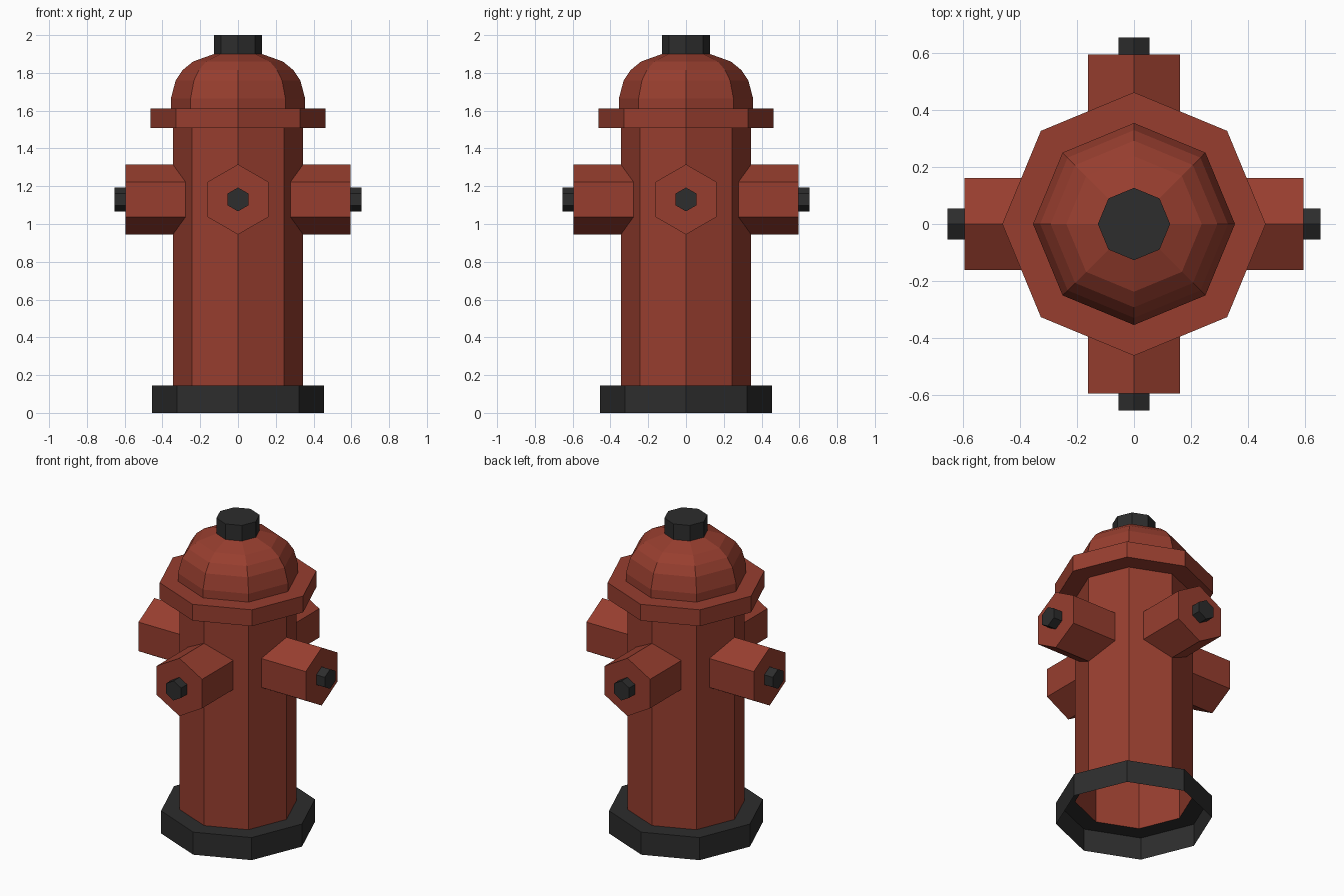
import bpy
from math import sin, cos, pi, tan

if "Cube" in bpy.data.objects:
    bpy.data.objects.remove(bpy.data.objects["Cube"])


def material(name, rgb):
    m = bpy.data.materials.new(name)
    m.diffuse_color = (*rgb, 1)
    m.use_nodes = True
    m.node_tree.nodes["Principled BSDF"].inputs["Base Color"].default_value = m.diffuse_color
    return m


RED = material("hydrant red", (0.31, 0.048, 0.028))
DARK = material("dark iron", (0.026, 0.026, 0.026))


def make(name, verts, faces, mat):
    me = bpy.data.meshes.new(name)
    me.from_pydata(verts, [], faces)
    me.materials.append(mat)
    ob = bpy.data.objects.new(name, me)
    bpy.context.collection.objects.link(ob)
    return ob


def lathe(name, profile, mat, cap=False, n=8):
    """Spin (radius, z) points listed bottom to top; optional top cap."""
    verts = [(r * cos(2 * pi * i / n), r * sin(2 * pi * i / n), z)
             for r, z in profile for i in range(n)]
    faces = [(k * n + i, k * n + (i + 1) % n, (k + 1) * n + (i + 1) % n, (k + 1) * n + i)
             for k in range(len(profile) - 1) for i in range(n)]
    if cap:
        faces.append(tuple(range(len(verts) - n, len(verts))))
    return make(name, verts, faces, mat)


BODY_R = 0.345


def hex_tube(name, radius, start, end, mat, turn):
    """Capped hexagonal tube along +x at z 1.13; start(y) gives its inner x."""
    ring = [(radius * sin(i * pi / 3), radius * cos(i * pi / 3)) for i in range(6)]
    verts = [(start(y), -y, 1.13 + z) for y, z in ring] + [(end, -y, 1.13 + z) for y, z in ring]
    faces = [(i, (i + 1) % 6, (i + 1) % 6 + 6, i + 6) for i in range(6)]
    faces = [f[::-1] for f in faces] + [tuple(range(11, 5, -1))]
    ob = make(name, verts, faces, mat)
    # outward normals, then rotate into place
    ob.rotation_euler.z = turn
    return ob


# open-bottomed foot
lathe("base", [(0.455, 0), (0.455, 0.145), (BODY_R, 0.145)], DARK)
# barrel, flange and bonnet
lathe("barrel", [(BODY_R, 0.145), (BODY_R, 1.507)], RED)
lathe("flange", [(BODY_R, 1.507), (0.463, 1.507), (0.463, 1.612), (0.355, 1.612)], RED)
lathe("bonnet", [(0.355, 1.612), (0.355, 1.665), (0.33, 1.76), (0.293, 1.815),
                 (0.238, 1.86), (0.127, 1.9)], RED)
# top nut
lathe("top_nut", [(0.127, 1.9), (0.127, 2.0)], DARK, cap=True)

# four outlets fitted to the barrel, each with a nut
for k, side in enumerate(("right", "back", "left", "front")):
    hex_tube(side + "_outlet", 0.186, lambda y: BODY_R - abs(y) * tan(pi / 8), 0.595, RED, k * pi / 2)
    hex_tube(side + "_nut", 0.063, lambda y: 0.595, 0.655, DARK, k * pi / 2)

# consistent outward normals on the outlets
import bmesh
for ob in bpy.data.objects:
    if ob.name.endswith(("_outlet", "_nut")) and ob.name != "top_nut":
        bm = bmesh.new()
        bm.from_mesh(ob.data)
        bm.normal_update()
        cap = max(bm.faces, key=lambda f: f.calc_center_median().x)
        bmesh.ops.recalc_face_normals(bm, faces=bm.faces)
        bm.normal_update()
        if cap.normal.x < 0:
            bmesh.ops.reverse_faces(bm, faces=bm.faces)
        bm.to_mesh(ob.data)
        bm.free()
